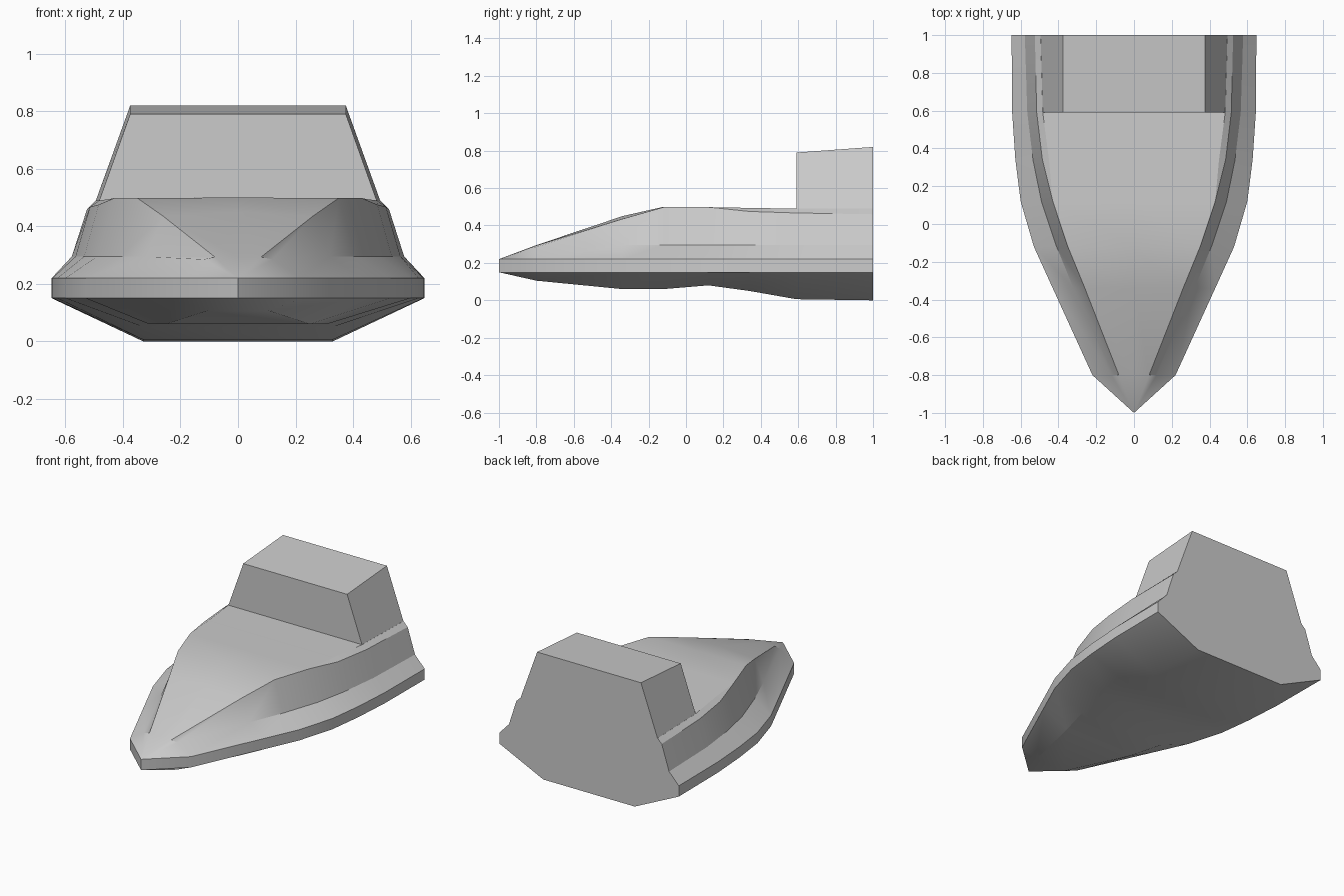
import bpy, bmesh, math

if "Cube" in bpy.data.objects:
    bpy.data.objects.remove(bpy.data.objects["Cube"])

# Hull stations: y, keel half width, keel z, beam, shoulder half width, shoulder z,
# rim half width, rim z, deck half width, deck edge z, deck centre z
STATIONS = [
    (-1.00, 0.00, 0.150, 0.000, 0.00, 0.220, 0.00, 0.220, 0.00, 0.220, 0.220),
    (-0.80, 0.11, 0.105, 0.220, 0.12, 0.285, 0.08, 0.293, 0.08, 0.293, 0.295),
    (-0.34, 0.25, 0.060, 0.430, 0.32, 0.295, 0.26, 0.435, 0.26, 0.435, 0.450),
    (-0.12, 0.31, 0.060, 0.530, 0.41, 0.295, 0.35, 0.498, 0.35, 0.498, 0.500),
    (0.12, 0.33, 0.080, 0.600, 0.49, 0.295, 0.43, 0.498, 0.43, 0.498, 0.498),
    (0.34, 0.33, 0.050, 0.628, 0.535, 0.295, 0.485, 0.475, 0.45, 0.494, 0.494),
    (0.59, 0.33, 0.006, 0.645, 0.565, 0.295, 0.515, 0.467, 0.483, 0.490, 0.490),
    (1.00, 0.33, 0.000, 0.648, 0.578, 0.295, 0.525, 0.460, 0.495, 0.490, 0.490),
]


def finish(bm, name, angle):
    bmesh.ops.remove_doubles(bm, verts=bm.verts, dist=0.0005)
    bmesh.ops.recalc_face_normals(bm, faces=bm.faces)
    mesh = bpy.data.meshes.new(name)
    bm.to_mesh(mesh)
    bm.free()
    obj = bpy.data.objects.new(name, mesh)
    bpy.context.collection.objects.link(obj)
    bpy.ops.object.select_all(action='DESELECT')
    obj.select_set(True)
    bpy.context.view_layer.objects.active = obj
    bpy.ops.object.shade_smooth_by_angle(angle=math.radians(angle))
    return obj


def loft(name, rings, angle):
    bm = bmesh.new()
    loops = [[bm.verts.new(p) for p in ring] for ring in rings]
    n = len(loops[0])
    for a, b in zip(loops, loops[1:]):
        for i in range(n):
            j = (i + 1) % n
            bm.faces.new((a[i], a[j], b[j], b[i]))
    bm.faces.new(loops[0])
    bm.faces.new(loops[-1])
    return finish(bm, name, angle)


# Hull and deck: mirrored cross-sections lofted from bow to stern
rings = []
for y, wk, zk, w, ws, zs, wr, zr, wd, zd, zc in STATIONS:
    half = [(wk, zk), (w, 0.15), (w, 0.22), (ws, zs), (wr, zr), (wd, zd)]
    ring = [(x, y, z) for x, z in half] + [(0, y, zc)]
    ring += [(-x, y, z) for x, z in reversed(half)]
    rings.append(ring)
loft("hull", rings, 25)

# Cabin: tapered block at the stern with a slightly rising roof
cabin = []
for y, base, roof in ((0.59, 0.483, 0.79), (1.0, 0.495, 0.82)):
    cabin.append([(base, y, 0.488), (0.375, y, roof),
                  (-0.375, y, roof), (-base, y, 0.488)])
loft("cabin", cabin, 30)
